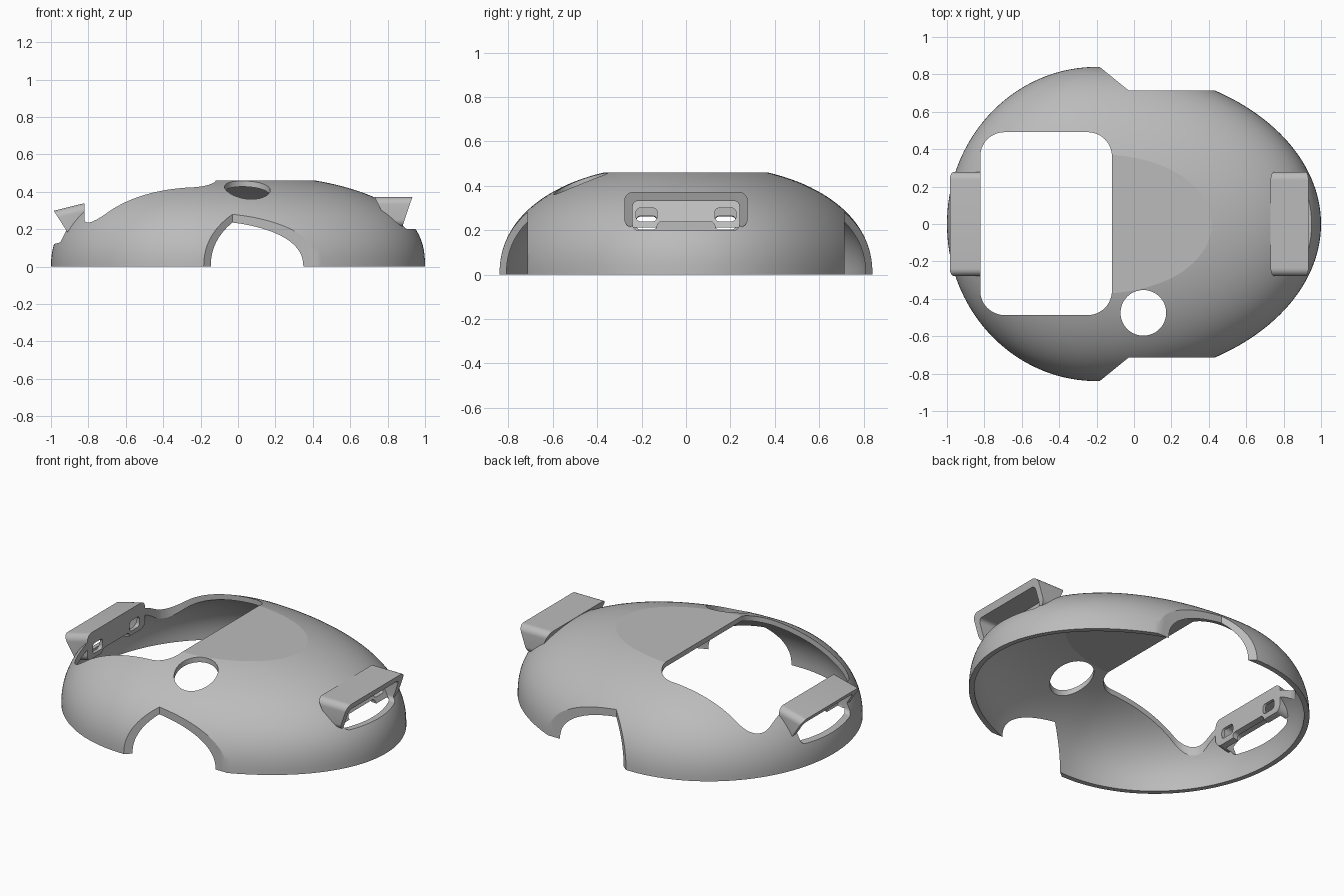
import bpy, bmesh
from math import sin, cos, pi, radians
from mathutils import Matrix, Vector

cube = bpy.data.objects.get("Cube")
if cube:
    bpy.data.objects.remove(cube, do_unlink=True)

grey = bpy.data.materials.new("plain_grey")
grey.use_nodes = True
GREY = (0.5, 0.5, 0.5, 1)
grey.diffuse_color = GREY
grey.node_tree.nodes["Principled BSDF"].inputs["Base Color"].default_value = GREY


def finish(name, bm):
    bmesh.ops.recalc_face_normals(bm, faces=bm.faces)
    mesh = bpy.data.meshes.new(name)
    bm.to_mesh(mesh)
    bm.free()
    mesh.materials.append(grey)
    obj = bpy.data.objects.new(name, mesh)
    bpy.context.collection.objects.link(obj)
    return obj


def rounded_rect(u0, u1, v0, v1, r, steps=8):
    pts = []
    corners = [(u1 - r, v1 - r), (u0 + r, v1 - r), (u0 + r, v0 + r), (u1 - r, v0 + r)]
    for q, (cu, cv) in enumerate(corners):
        for i in range(steps + 1):
            a = (q + i / steps) * pi / 2
            pts.append((cu + r * cos(a), cv + r * sin(a)))
    return pts


def extrude(name, outline, place, matrix=Matrix()):
    """Solid between two copies of an outline; place(u, v, end) gives 3D points."""
    bm = bmesh.new()
    loops = [[bm.verts.new(matrix @ Vector(place(u, v, k))) for u, v in outline] for k in (0, 1)]
    n = len(outline)
    bm.faces.new(loops[0])
    bm.faces.new(loops[1])
    for i in range(n):
        j = (i + 1) % n
        bm.faces.new((loops[0][i], loops[0][j], loops[1][j], loops[1][i]))
    return finish(name, bm)


def combine(target, other, operation):
    mod = target.modifiers.new("combine", "BOOLEAN")
    mod.operation = operation
    mod.solver = "EXACT"
    mod.object = other
    bpy.context.view_layer.update()
    graph = bpy.context.evaluated_depsgraph_get()
    mesh = bpy.data.meshes.new_from_object(target.evaluated_get(graph))
    target.modifiers.clear()
    target.data = mesh
    bpy.data.objects.remove(other, do_unlink=True)


# Domed shell with a flattened crown, hollow and open below
SEGMENTS, RINGS = 144, 36


def dome_rings(bm, inset):
    height, crown = 0.5 - inset, 0.46 - inset
    rings = []
    for k in range(RINGS + 1):
        ring = []
        for i in range(SEGMENTS):
            a = 2 * pi * i / SEGMENTS
            p = 2.2 + 0.3 * max(0, cos(a)) ** 2
            top = (crown / height) ** (p / 2)
            s = sin(pi / 2 * k / RINGS) * top
            t = (1 - s * s) ** (1 / p)
            length = (1.2 if cos(a) > 0 else 0.8) - inset
            ring.append(bm.verts.new((-0.2 + length * t * cos(a),
                                      (0.84 - inset) * t * sin(a),
                                      height * s ** (2 / p))))
        rings.append(ring)
    return rings


bm = bmesh.new()
outer, inner = dome_rings(bm, 0), dome_rings(bm, 0.03)
bands = list(zip(outer, outer[1:])) + list(zip(inner, inner[1:])) + [(outer[0], inner[0])]
for low, high in bands:
    for i in range(SEGMENTS):
        j = (i + 1) % SEGMENTS
        bm.faces.new((low[i], low[j], high[j], high[i]))
bm.faces.new(outer[-1])
bm.faces.new(inner[-1])
shell = finish("shell", bm)

# Strap brackets: a hood, its hollow, two side holes and a lower slot
tilted = (Matrix.Rotation(pi, 4, "Z") @ Matrix.Translation((0.965, 0, 0.26))
          @ Matrix.Rotation(radians(14), 4, "Y") @ Matrix.Translation((-0.922, 0, -0.33)))


def hood_shape(u, v, k):
    return (0.877 + 0.34 * (v - 0.21) if k else 0.81 - 0.49 * (v - 0.21), u, v)


def hollow_shape(u, v, k):
    return (1.15 if k else 0.85 - 0.54 * (v - 0.2), u, v)


def through_wall(u, v, k):
    return (0.88 if k else 0.68, u, v)


for matrix in (Matrix(), tilted):
    hood = extrude("hood", rounded_rect(-0.278, 0.278, 0.212, 0.372, 0.04), hood_shape, matrix)
    combine(shell, hood, "UNION")
    hollow = extrude("hollow", rounded_rect(-0.24, 0.24, 0.2, 0.332, 0.025), hollow_shape, matrix)
    combine(shell, hollow, "DIFFERENCE")
    for y0, y1, z0, z1 in ((-0.225, -0.13, 0.24, 0.3), (0.13, 0.225, 0.24, 0.3),
                           (-0.13, 0.13, 0.18, 0.238)):
        hole = extrude("hole", rounded_rect(y0, y1, z0, z1, 0.02), through_wall, matrix)
        combine(shell, hole, "DIFFERENCE")


# Vertical openings: large window, round hole and the two side cut-outs
def upright(u, v, k):
    return (u, v, 0.9 if k else -0.2)


circle = [(0.05 + 0.122 * cos(2 * pi * i / 64), -0.475 + 0.122 * sin(2 * pi * i / 64))
          for i in range(64)]
openings = [rounded_rect(-0.822, -0.118, -0.487, 0.491, 0.13, 12), circle]
for side in (1, -1):
    openings.append([(x, side * y) for x, y in
                     ((-0.405, 1.02), (-0.03, 0.715), (0.8, 0.715), (0.8, 1.02))])
for outline in openings:
    combine(shell, extrude("opening", outline, upright), "DIFFERENCE")

# Smooth shading with a crisp edge around the flat crown
bpy.ops.object.select_all(action="DESELECT")
shell.select_set(True)
bpy.context.view_layer.objects.active = shell
bpy.ops.object.shade_smooth_by_angle(angle=radians(25))
bm = bmesh.new()
bm.from_mesh(shell.data)
for edge in bm.edges:
    flat = [abs(f.normal.z) > 0.99999 for f in edge.link_faces]
    if any(flat) and not all(flat):
        edge.smooth = False
bm.to_mesh(shell.data)
bm.free()
